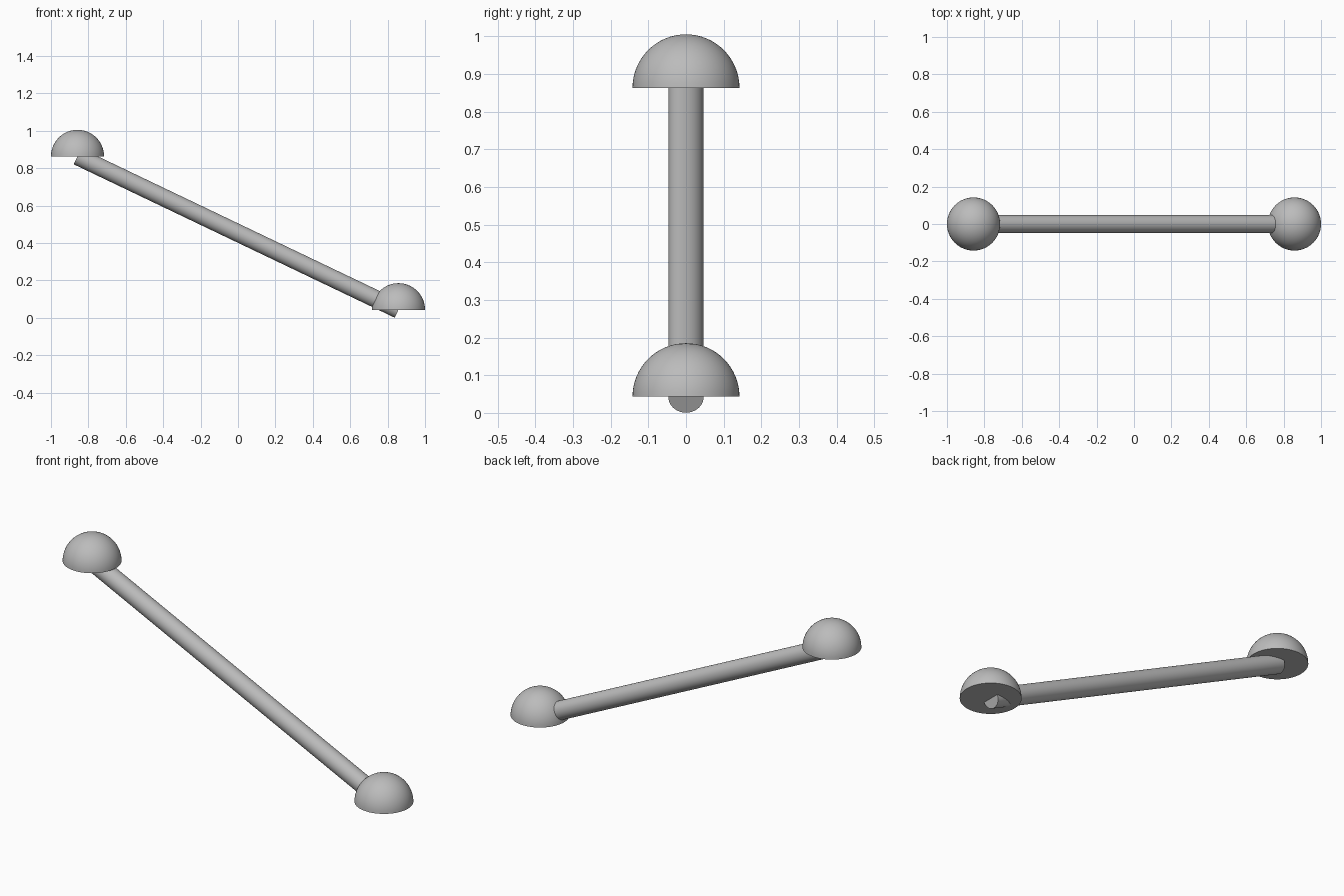
import bpy
import bmesh
import math
from mathutils import Vector

cube = bpy.data.objects.get("Cube")
if cube:
    bpy.data.objects.remove(cube, do_unlink=True)

DOME_R, ROD_R = 0.142, 0.047
HIGH = Vector((-0.858, 0, 0.863))
LOW = Vector((0.858, 0, 0.043))

grey = bpy.data.materials.new("plain_grey")
grey.use_nodes = True
colour = (0.5, 0.5, 0.5, 1)
grey.diffuse_color = colour
grey.node_tree.nodes["Principled BSDF"].inputs["Base Color"].default_value = colour


def finish(obj, name):
    obj.name = name
    obj.data.materials.append(grey)
    bpy.ops.object.shade_smooth_by_angle(angle=math.radians(35))


def dome(name, centre):
    # Sphere cut at its equator, with a flat base
    bpy.ops.mesh.primitive_uv_sphere_add(segments=64, ring_count=32, radius=DOME_R, location=centre)
    obj = bpy.context.object
    bm = bmesh.new()
    bm.from_mesh(obj.data)
    bmesh.ops.bisect_plane(bm, geom=bm.verts[:] + bm.edges[:] + bm.faces[:], dist=1e-5,
                           plane_co=(0, 0, 0), plane_no=(0, 0, 1), clear_inner=True)
    bmesh.ops.holes_fill(bm, edges=[e for e in bm.edges if e.is_boundary], sides=0)
    bmesh.ops.recalc_face_normals(bm, faces=bm.faces[:])
    bm.to_mesh(obj.data)
    bm.free()
    finish(obj, name)


# Domes at both ends
dome("upper_dome", HIGH)
dome("lower_dome", LOW)

# Sloping rod between the dome centres
axis = LOW - HIGH
bpy.ops.mesh.primitive_cylinder_add(vertices=64, radius=ROD_R, depth=axis.length,
                                    location=(HIGH + LOW) / 2,
                                    rotation=axis.to_track_quat('Z', 'Y').to_euler())
finish(bpy.context.object, "sloping_rod")
